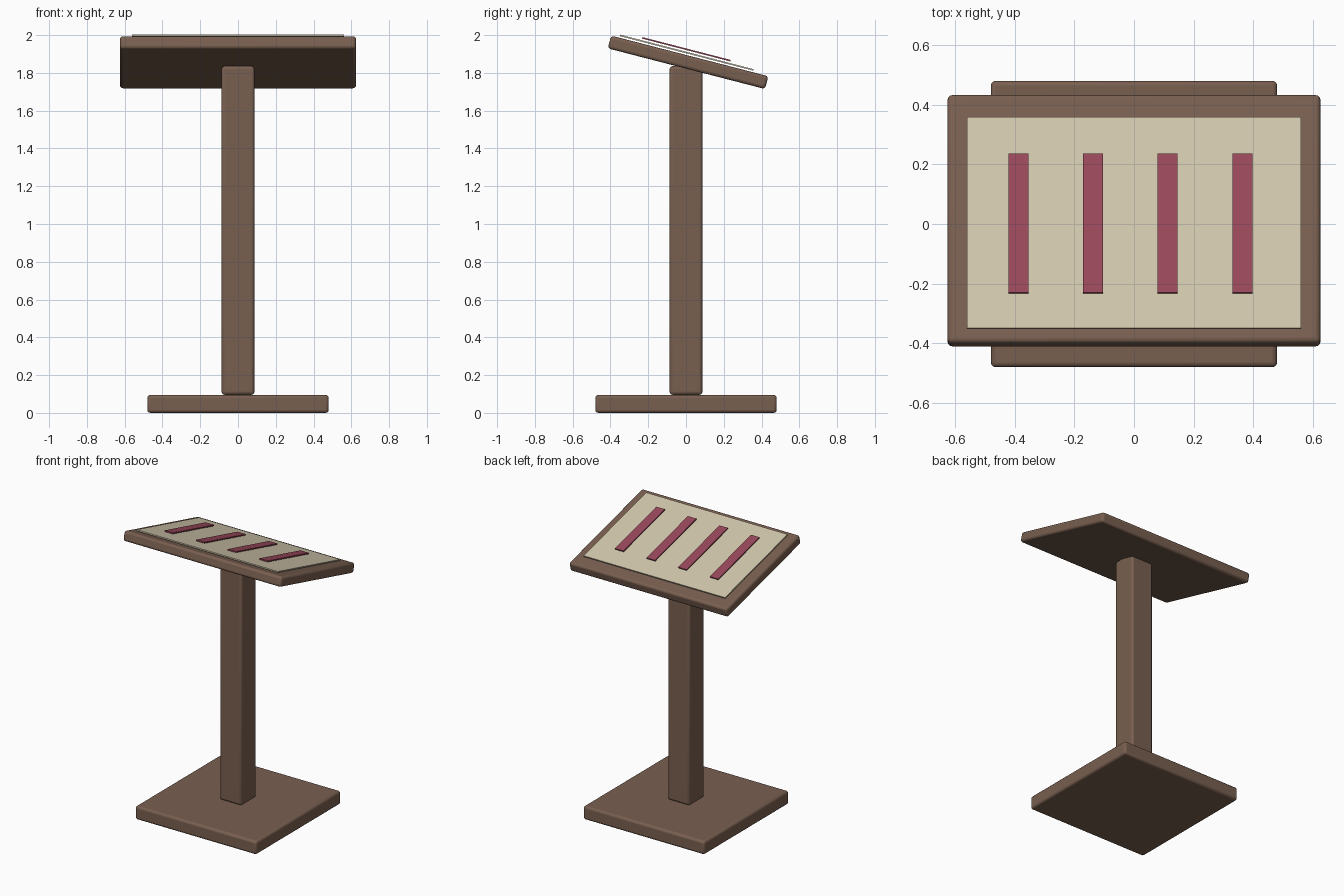
import bpy, math
from mathutils import Vector

if "Cube" in bpy.data.objects:
    bpy.data.objects.remove(bpy.data.objects["Cube"])

TILT = -0.253


def material(name, color):
    m = bpy.data.materials.new(name)
    m.diffuse_color = (*color, 1)
    m.use_nodes = True
    m.node_tree.nodes["Principled BSDF"].inputs["Base Color"].default_value = m.diffuse_color
    return m


wood = material("wood", (0.19, 0.115, 0.08))
cream = material("cream", (0.65, 0.58, 0.42))
red = material("red", (0.32, 0.065, 0.105))


def box(name, size, loc, mat, tilt=0.0, bevel=0.0):
    bpy.ops.mesh.primitive_cube_add(size=1, location=loc)
    ob = bpy.context.object
    ob.name = name
    ob.scale = size
    bpy.ops.object.transform_apply(location=False, rotation=False, scale=True)
    ob.rotation_euler.x = tilt
    ob.data.materials.append(mat)
    if bevel:
        b = ob.modifiers.new("rounded_edges", "BEVEL")
        b.width, b.segments = bevel, 3
        bpy.ops.object.shade_smooth_by_angle(angle=math.radians(40))
    return ob


# Foot and post
box("base", (0.96, 0.96, 0.096), (0, 0, 0.052 - 0.004), wood, bevel=0.016)
box("post", (0.174, 0.174, 1.74), (0, 0, 0.966), wood, bevel=0.016)

# Tilted reading board
board_centre = Vector((0, 0.011, 1.856))
box("board", (1.25, 0.86, 0.07), board_centre, wood, TILT, 0.016)

# Sheet and its stripes, stacked on the board
box("sheet", (1.12, 0.73, 0.008), (0, 0.004, 1.907), cream, TILT)
for i in range(4):
    box(f"stripe_{i + 1}", (0.067, 0.482, 0.008), (-0.387 + 0.25 * i, 0.002, 1.925), red, TILT)
